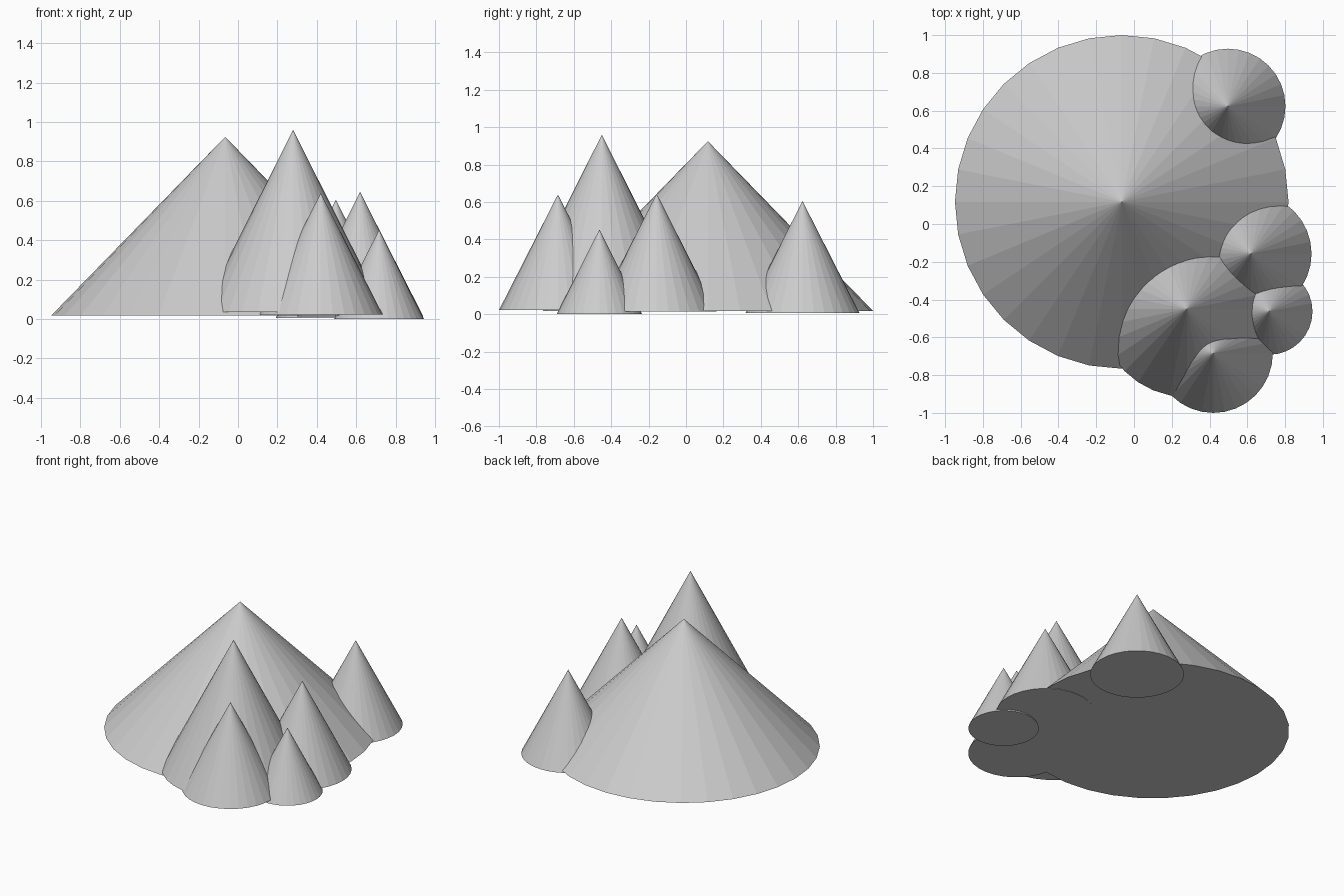
import bpy

# Remove the default cube only
cube = bpy.data.objects.get("Cube")
if cube:
    bpy.data.objects.remove(cube, do_unlink=True)

# Single stone material
stone = bpy.data.materials.new("stone_grey")
stone.use_nodes = True
grey = (0.6, 0.6, 0.6, 1.0)
stone.diffuse_color = grey
stone.node_tree.nodes["Principled BSDF"].inputs["Base Color"].default_value = grey


def add_peak(name, x, y, radius, base, top):
    """Closed, flat-shaded cone from its base height to its tip."""
    bpy.ops.mesh.primitive_cone_add(
        vertices=32, radius1=radius, radius2=0, depth=top - base,
        location=(x, y, (base + top) / 2))
    peak = bpy.context.object
    peak.name = name
    peak.data.materials.append(stone)
    return peak


# Broad mountain with smaller peaks overlapping its left side
add_peak("main_mountain", -0.065, 0.117, 0.883, 0.018, 0.925)
add_peak("tall_front_peak", 0.28, -0.45, 0.466, 0.035, 0.96)
add_peak("front_foothill", 0.42, -0.685, 0.315, 0.022, 0.64)
add_peak("left_foothill", 0.62, -0.157, 0.32, 0.014, 0.645)
add_peak("small_corner_foothill", 0.716, -0.463, 0.229, 0.0, 0.453)
add_peak("back_foothill", 0.497, 0.623, 0.305, 0.006, 0.605)
